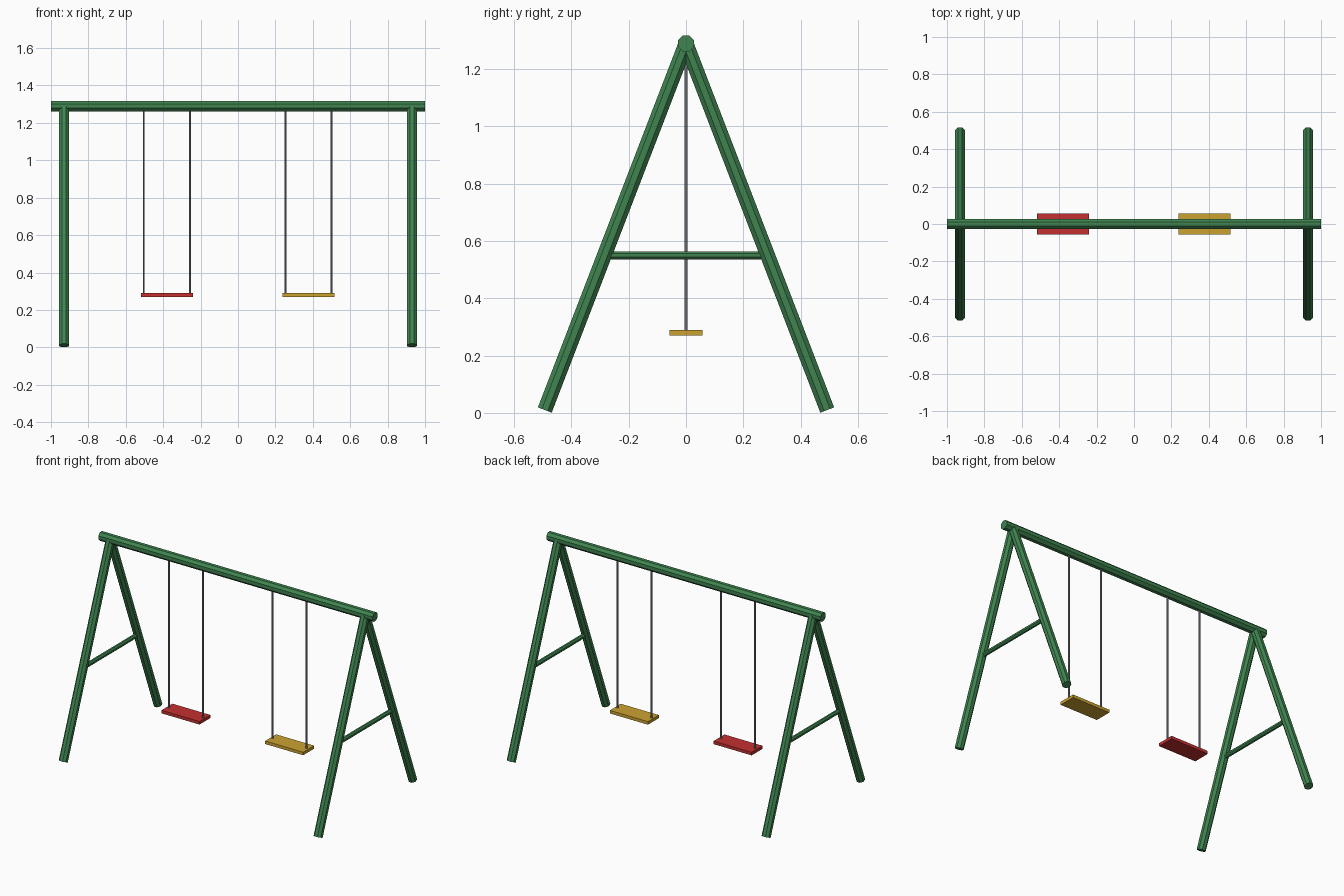
import bpy
import bmesh
from math import pi
from mathutils import Vector, Matrix

cube = bpy.data.objects.get("Cube")
if cube:
    bpy.data.objects.remove(cube, do_unlink=True)


def material(name, color):
    mat = bpy.data.materials.new(name)
    mat.use_nodes = True
    mat.diffuse_color = (*color, 1)
    mat.node_tree.nodes["Principled BSDF"].inputs["Base Color"].default_value = (*color, 1)
    return mat


green = material("green paint", (0.05, 0.23, 0.08))
steel = material("steel grey", (0.22, 0.24, 0.27))
red = material("red seat", (0.55, 0.03, 0.03))
yellow = material("yellow seat", (0.6, 0.36, 0.03))


def finish(name, bm, mat):
    mesh = bpy.data.meshes.new(name)
    bm.to_mesh(mesh)
    bm.free()
    mesh.materials.append(mat)
    obj = bpy.data.objects.new(name, mesh)
    bpy.context.collection.objects.link(obj)
    return obj


def pole(name, start, end, radius, mat, sides=8, spin=0.0):
    """Flat-sided rod between two points."""
    a, b = Vector(start), Vector(end)
    axis = b - a
    turn = axis.to_track_quat("Z", "Y").to_matrix().to_4x4()
    bm = bmesh.new()
    bmesh.ops.create_cone(
        bm, cap_ends=True, segments=sides, radius1=radius, radius2=radius,
        depth=axis.length,
        matrix=Matrix.Translation((a + b) / 2) @ turn @ Matrix.Rotation(spin, 4, "Z"))
    return finish(name, bm, mat)


def box(name, center, size, mat):
    bm = bmesh.new()
    bmesh.ops.create_cube(
        bm, size=1, matrix=Matrix.Translation(center) @ Matrix.Diagonal((*size, 1)))
    return finish(name, bm, mat)


TOP = 1.29
# Top beam
pole("top_beam", (-1, 0, TOP), (1, 0, TOP), 0.03, green, spin=pi / 8)

# A-frames with cross braces
for side, x in (("right", -0.93), ("left", 0.93)):
    for end, s in (("front", -1), ("back", 1)):
        pole(f"{side}_{end}_leg", (x, s * 0.493, 0.01), (x, 0, TOP), 0.028, green,
             spin=pi / 8)
    pole(f"{side}_cross_brace", (x, -0.28, 0.55), (x, 0.28, 0.55), 0.015, green,
         spin=pi / 8)

# Swings: a seat hung on two rods
for side, x, mat in (("right", -0.38, red), ("left", 0.377, yellow)):
    box(f"{side}_seat", (x, 0, 0.28), (0.278, 0.114, 0.02), mat)
    for end, dx in (("right", -0.124), ("left", 0.124)):
        pole(f"{side}_swing_{end}_rod", (x + dx, 0, 0.28), (x + dx, 0, TOP), 0.006, steel,
             sides=6)
